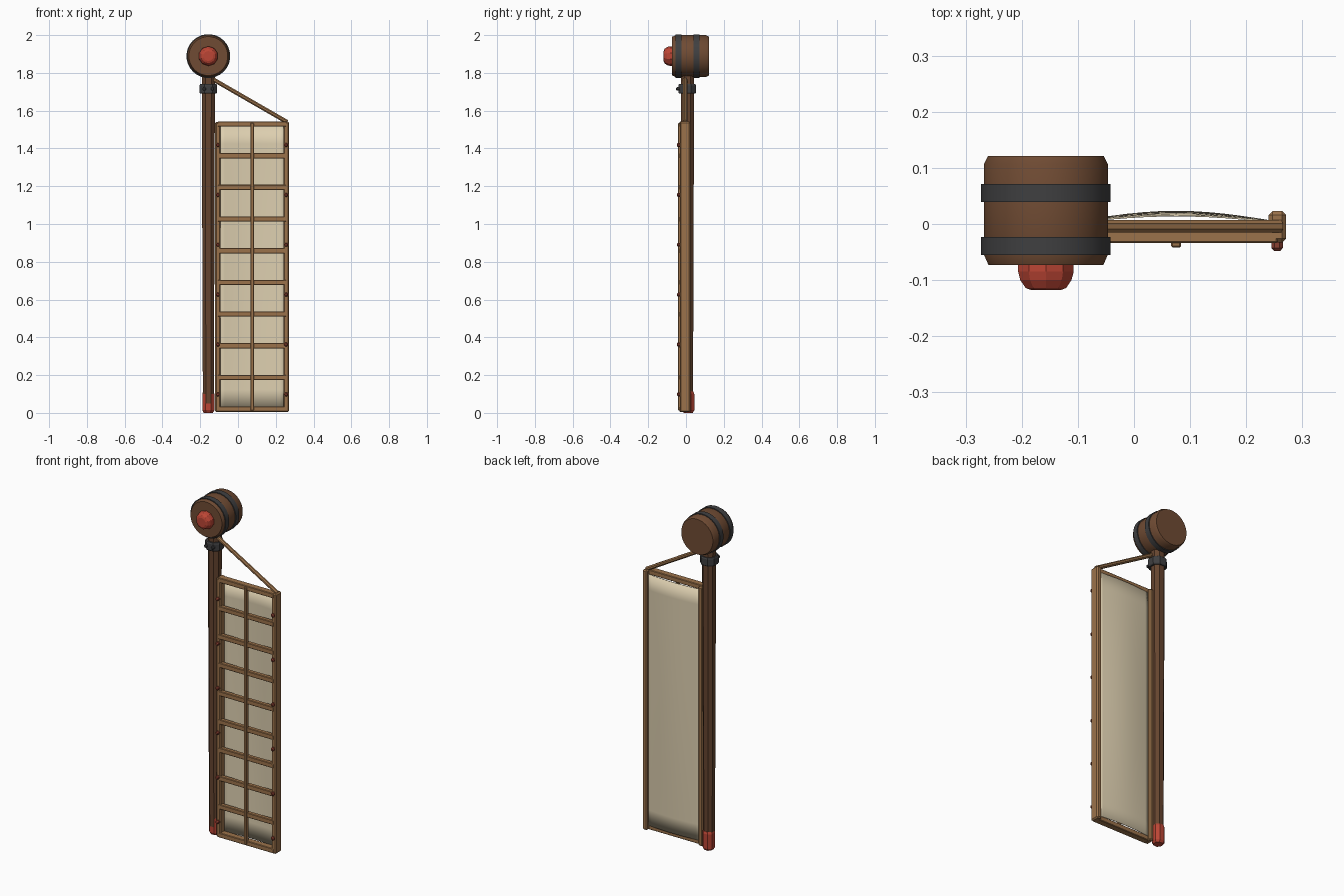
import bpy, bmesh, math
from mathutils import Vector

if "Cube" in bpy.data.objects:
    bpy.data.objects.remove(bpy.data.objects["Cube"])


def material(name, rgb):
    m = bpy.data.materials.new(name)
    m.diffuse_color = (*rgb, 1)
    m.use_nodes = True
    m.node_tree.nodes["Principled BSDF"].inputs["Base Color"].default_value = m.diffuse_color
    return m


DARK = material("dark_wood", (0.13, 0.058, 0.028))
BARREL = material("barrel_wood", (0.16, 0.07, 0.033))
LIGHT = material("light_wood", (0.33, 0.17, 0.07))
IRON = material("iron", (0.05, 0.05, 0.052))
RED = material("red_paint", (0.5, 0.06, 0.035))
NAIL = material("nail_red", (0.25, 0.05, 0.03))
CLOTH = material("canvas", (0.72, 0.62, 0.43))


def finish(name, bm, mat, smooth=False):
    bmesh.ops.recalc_face_normals(bm, faces=bm.faces)
    me = bpy.data.meshes.new(name)
    bm.to_mesh(me)
    bm.free()
    ob = bpy.data.objects.new(name, me)
    bpy.context.collection.objects.link(ob)
    me.materials.append(mat)
    if smooth:
        bpy.ops.object.select_all(action='DESELECT')
        ob.select_set(True)
        bpy.context.view_layer.objects.active = ob
        bpy.ops.object.shade_smooth_by_angle(angle=math.radians(35))
    return ob


def box(name, x, y, z, mat, bevel=0.003):
    """Bevelled box from (min, max) ranges."""
    bm = bmesh.new()
    bmesh.ops.create_cube(bm, size=1)
    for v in bm.verts:
        v.co = [(r[0] + r[1]) / 2 + c * (r[1] - r[0]) for r, c in zip((x, y, z), v.co)]
    bmesh.ops.bevel(bm, geom=bm.edges[:], offset=bevel, segments=1, affect='EDGES')
    return finish(name, bm, mat)


def loft(name, rings, mat, smooth=False):
    """Capped skin through rings of points."""
    bm = bmesh.new()
    vs = [[bm.verts.new(p) for p in r] for r in rings]
    n = len(vs[0])
    for a, b in zip(vs, vs[1:]):
        for i in range(n):
            bm.faces.new((a[i], a[(i + 1) % n], b[(i + 1) % n], b[i]))
    bm.faces.new(vs[0])
    bm.faces.new(vs[-1])
    return finish(name, bm, mat, smooth)


def turned(name, x, z, profile, n, mat, smooth=False):
    """Turned part along y from (y, radius) pairs."""
    return loft(name, [[(x + r * math.cos((i + .5) * math.tau / n), y,
                         z + r * math.sin((i + .5) * math.tau / n)) for i in range(n)]
                       for y, r in profile], mat, smooth)


def post(name, x, y, profile, mat, cut=0.45):
    """Upright square post with chamfered corners from (z, half width) pairs."""
    corner = [(1, -cut), (1, cut), (cut, 1), (-cut, 1), (-1, cut), (-1, -cut), (-cut, -1), (cut, -1)]
    return loft(name, [[(x + h * a, y + h * b, z) for a, b in corner] for z, h in profile], mat)


# Main spar, painted tip and iron collar
SX, SY = -0.157, 0.008
post("main_spar", SX, SY, [(0.05, .029), (0.6, .031), (1.2, .033), (1.82, .035)], DARK)
post("spar_tip", SX, SY + .004, [(0, .024), (0.014, .032), (0.1, .032), (0.112, .028)], RED)
post("collar", SX, SY - .002, [(1.69, .043), (1.697, .047), (1.733, .047), (1.74, .043)], IRON)
for i, dx in enumerate((-.022, .022)):
    turned(f"collar_bolt_{i}", SX + dx, 1.715, [(-.052, .006), (-.048, .01), (-.035, .01)], 8, IRON)

# Barrel hub with bands and red boss
HZ = 1.889
turned("hub_barrel", SX, HZ, [(-.073, .103), (-.055, .111), (.107, .111), (.121, .104)], 28, BARREL, True)
for i, y in enumerate((-.039, .055)):
    turned(f"hub_band_{i}", SX, HZ, [(y - .016, .116), (y + .016, .116)], 28, IRON, True)
turned("hub_boss", SX, HZ, [(-.118, .027), (-.114, .038), (-.1, .048), (-.085, .052), (-.065, .052)], 10, RED)

# Lattice frame: side rails, cross bars, centre strip
box("inner_rail", (-.122, -.092), (-.033, .02), (0.004, 1.54), LIGHT, .007)
box("outer_rail", (.24, .271), (-.033, .023), (0.004, 1.543), LIGHT, .007)
for i in range(10):
    z = 0.02 + i * 0.1677
    box(f"cross_bar_{i}", (-.108, .256), (-.034, .005 if i in (0, 9) else -.008),
        (z - .014, z + .014), LIGHT)
box("centre_strip", (.066, .084), (-.042, -.02), (0.012, 1.535), LIGHT)

# Nails on both rails
for i in range(6):
    for side, x in (("inner", -.107), ("outer", .255)):
        turned(f"{side}_nail_{i}", x, 0.098 + i * 0.264, [(-.048, .006), (-.043, .011), (-.03, .011)], 8, NAIL)

# Diagonal brace
a, b = Vector((-.15, -.004, 1.776)), Vector((.26, -.004, 1.54))
side = (b - a).normalized().cross(Vector((0, 1, 0)))
loft("brace", [[p + side * (.012 * math.cos(t)) + Vector((0, .012 * math.sin(t), 0))
                for t in [(k + .5) * math.tau / 8 for k in range(8)]] for p in (a, b)], LIGHT)

# Billowing canvas
bm = bmesh.new()
NX, NZ = 12, 16
grid = []
for j in range(NZ + 1):
    v = j / NZ
    row = []
    for i in range(NX + 1):
        u = i / NX
        belly = math.sin(math.pi * u) * (.011 + .007 * math.sin(math.pi * v))
        row.append(bm.verts.new((-.1 + .35 * u, .004 + belly, .03 + 1.487 * v)))
    grid.append(row)
for j in range(NZ):
    for i in range(NX):
        bm.faces.new((grid[j][i], grid[j][i + 1], grid[j + 1][i + 1], grid[j + 1][i]))
canvas = finish("canvas", bm, CLOTH, True)
solid = canvas.modifiers.new("thickness", 'SOLIDIFY')
solid.thickness = 0.003
solid.offset = 0
